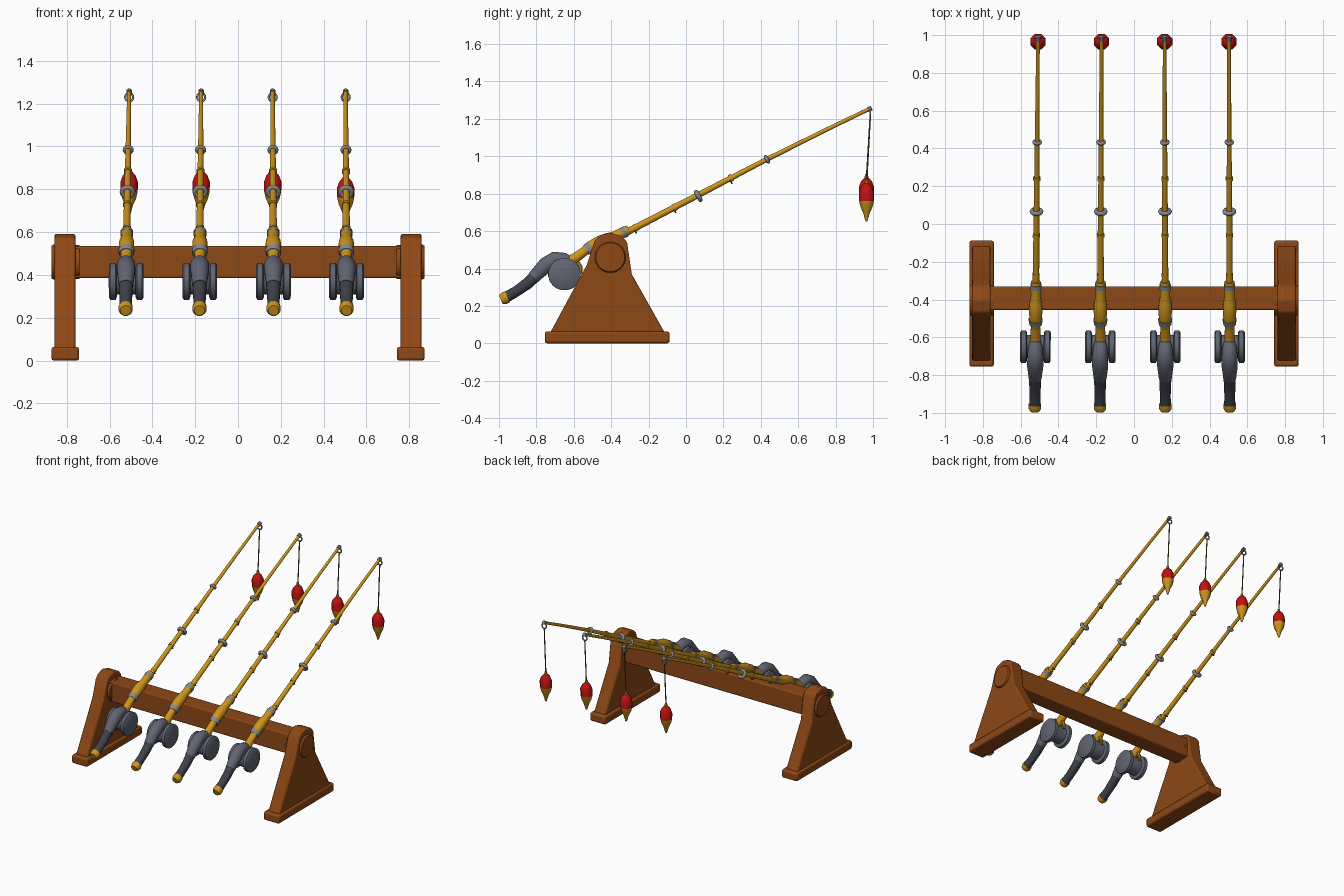
import bpy, bmesh, math
from mathutils import Vector, Matrix

cube = bpy.data.objects.get("Cube")
if cube:
    bpy.data.objects.remove(cube, do_unlink=True)


def material(name, rgb):
    m = bpy.data.materials.new(name)
    m.use_nodes = True
    m.diffuse_color = (*rgb, 1)
    m.node_tree.nodes["Principled BSDF"].inputs["Base Color"].default_value = (*rgb, 1)
    return m


WOOD = material("brown wood", (0.27, 0.065, 0.008))
GOLD = material("golden cane", (0.62, 0.3, 0.012))
RED = material("float red", (0.52, 0.006, 0.006))
STEEL = material("blue grey metal", (0.12, 0.13, 0.17))
SILVER = material("light grey metal", (0.24, 0.25, 0.28))
GRIP = material("dark grip", (0.05, 0.053, 0.068))
LINE = material("olive line", (0.16, 0.09, 0.015))


def finish(name, bm, mat, angle=40):
    bmesh.ops.recalc_face_normals(bm, faces=bm.faces)
    me = bpy.data.meshes.new(name)
    bm.to_mesh(me)
    bm.free()
    me.materials.append(mat)
    me.shade_smooth()
    me.set_sharp_from_angle(angle=math.radians(angle))
    ob = bpy.data.objects.new(name, me)
    bpy.context.collection.objects.link(ob)
    return ob


def tube(name, points, mat, sides=12, angle=40):
    """Loft round rings through (x, y, z, radius) points."""
    bm = bmesh.new()
    pos = [Vector(p[:3]) for p in points]
    rings = []
    for i, p in enumerate(points):
        t = (pos[min(i + 1, len(pos) - 1)] - pos[max(i - 1, 0)]).normalized()
        side = Vector((0, 1, 0)) if abs(t.x) > 0.9 else Vector((1, 0, 0))
        v = t.cross(side).normalized()
        u = v.cross(t)
        ring = []
        for k in range(sides):
            a = math.tau * (k + 0.5) / sides
            ring.append(bm.verts.new(pos[i] + (u * math.cos(a) + v * math.sin(a)) * p[3]))
        rings.append(ring)
    for a, b in zip(rings, rings[1:]):
        for k in range(sides):
            n = (k + 1) % sides
            bm.faces.new((a[k], a[n], b[n], b[k]))
    bm.faces.new(rings[0])
    bm.faces.new(rings[-1])
    return finish(name, bm, mat, angle)


def swept(name, points, mat, sides=12):
    return tube(name, [(0, *p) for p in points], mat, sides)


def slab(name, outline, x0, x1, mat, bevel=0.008):
    """Extrude a (y, z) outline along x, with bevelled edges."""
    bm = bmesh.new()
    face = bm.faces.new([bm.verts.new((x0, y, z)) for y, z in outline])
    ext = bmesh.ops.extrude_face_region(bm, geom=[face])
    moved = [g for g in ext["geom"] if isinstance(g, bmesh.types.BMVert)]
    bmesh.ops.translate(bm, verts=moved, vec=(x1 - x0, 0, 0))
    ob = finish(name, bm, mat, 30)
    mod = ob.modifiers.new("Soft edges", "BEVEL")
    mod.width, mod.segments = bevel, 2
    return ob


def rect(y0, y1, z0, z1):
    return [(y0, z0), (y1, z0), (y1, z1), (y0, z1)]


def ring(name, y, z, major, minor, mat, tilt):
    bpy.ops.mesh.primitive_torus_add(major_radius=major, minor_radius=minor,
                                     major_segments=14, minor_segments=8)
    ob = bpy.context.object
    ob.name = name
    ob.data.transform(Matrix.Translation((0, y, z)) @ Matrix.Rotation(math.radians(tilt), 4, "X"))
    ob.data.materials.append(mat)
    ob.data.shade_smooth()
    return ob


# Rack: crossbeam and two end stands
slab("crossbeam", rect(-0.455, -0.33, 0.385, 0.535), -0.78, 0.78, WOOD)
stand = [(-0.73, 0.05), (-0.11, 0.05), (-0.29, 0.37), (-0.315, 0.54), (-0.34, 0.572),
         (-0.405, 0.592), (-0.465, 0.575), (-0.49, 0.545), (-0.53, 0.42)]
for side, s in (("left", 1), ("right", -1)):
    slab(side + "_stand", stand, s * 0.76, s * 0.857, WOOD)
    slab(side + "_foot", rect(-0.755, -0.088, 0, 0.064), s * 0.742, s * 0.872, WOOD, 0.012)
    tube(side + "_beam_peg", [(s * x, -0.405, 0.46, r) for x, r in
                              ((0.74, 0.08), (0.862, 0.083), (0.87, 0.077))], WOOD, 24)

# One rod, drawn along y
rod = [
    swept("pole", [(-0.34, 0.585, 0.02), (-0.28, 0.613, 0.018), (0.064, 0.792, 0.016),
                   (0.433, 0.984, 0.013), (0.75, 1.142, 0.011), (0.988, 1.257, 0.01)], GOLD, 10),
    swept("fore_grip", [(-0.55, 0.488, 0.024), (-0.51, 0.515, 0.033), (-0.46, 0.54, 0.037),
                        (-0.42, 0.557, 0.034), (-0.38, 0.573, 0.027), (-0.34, 0.592, 0.029),
                        (-0.305, 0.607, 0.026)], GOLD),
    swept("grip_collar", [(-0.53, 0.497, 0.034), (-0.505, 0.514, 0.038)], SILVER),
    swept("grip_ferrule", [(-0.342, 0.589, 0.031), (-0.32, 0.6, 0.031)], SILVER),
    swept("reel_seat", [(-0.66, 0.42, 0.03), (-0.59, 0.457, 0.028), (-0.54, 0.494, 0.025)], GOLD),
    swept("trigger", [(-0.59, 0.45, 0.012), (-0.565, 0.41, 0.012), (-0.56, 0.37, 0.008)], GOLD, 8),
    swept("reel_housing", [(-0.61, 0.43, 0.026), (-0.65, 0.447, 0.038), (-0.7, 0.449, 0.044),
                           (-0.75, 0.418, 0.044), (-0.79, 0.378, 0.038),
                           (-0.815, 0.352, 0.035)], STEEL),
    swept("handle", [(-0.79, 0.375, 0.034), (-0.85, 0.318, 0.032), (-0.91, 0.276, 0.029),
                     (-0.965, 0.245, 0.031)], GRIP),
    swept("handle_cap", [(-0.955, 0.248, 0.034), (-0.975, 0.24, 0.034),
                         (-0.99, 0.234, 0.025)], GOLD),
    tube("spool", [(-0.06, -0.65, 0.37, 0.063), (0.06, -0.65, 0.37, 0.063)], STEEL, 20),
    ring("thick_guide", 0.066, 0.788, 0.025, 0.012, SILVER, -62),
    ring("upper_guide", 0.433, 0.984, 0.016, 0.01, SILVER, -62),
    ring("tip_guide", 0.985, 1.23, 0.019, 0.005, SILVER, 90),
    swept("tip_cap", [(0.972, 1.249, 0.014), (0.993, 1.259, 0.014)], SILVER, 8),
]
for s in (-1, 1):
    rod.append(tube("reel_flange", [(s * x, -0.65, 0.37, r) for x, r in
                                    ((0.044, 0.074), (0.05, 0.087), (0.074, 0.087),
                                     (0.081, 0.077))], STEEL, 20))

# Thin bindings with small line eyes under the pole
for y in (-0.27, -0.06, 0.24):
    z = 0.759 + 0.521 * y
    rod.append(swept("binding", [(y - 0.008, z - 0.004, 0.02), (y + 0.008, z + 0.004, 0.02)], GOLD, 10))
    rod.append(ring("line_eye", y, z - 0.02, 0.01, 0.004, LINE, -62))

# Hanging line and float
line = swept("hanging_line", [(0.985, 1.212, 0.004), (0.965, 0.88, 0.004)], LINE, 6)
bobber = [
    tube("float_top", [(0, 0.965, z, r) for z, r in
                       ((0.79, 0.043), (0.835, 0.044), (0.865, 0.032), (0.884, 0.014))], RED, 8, 50),
    tube("float_bottom", [(0, 0.965, z, r) for z, r in
                          ((0.79, 0.043), (0.757, 0.035), (0.725, 0.019), (0.69, 0.009),
                           (0.68, 0.006))], GOLD, 8, 50),
    tube("float_stem", [(0, 0.965, 0.88, 0.013), (0, 0.965, 0.905, 0.008)], GOLD, 8),
]

# Four rods, each turned slightly; the last float hangs lower
for n, (butt, tip) in enumerate(((-0.525, -0.508), (-0.18, -0.172), (0.166, 0.162), (0.507, 0.503))):
    drop = 0.028 if n == 3 else 0
    for part in rod + [line] + bobber:
        ob = part if n == 0 else part.copy()
        if n:
            bpy.context.collection.objects.link(ob)
        ob.location = ((butt + tip) / 2, 0, -drop if part in bobber else 0)
        ob.rotation_euler.z = math.atan2(butt - tip, 2)
        if part is line and drop:
            ob.scale.z = 1 + drop / 0.332
            ob.location.z = 1.212 * (1 - ob.scale.z)
